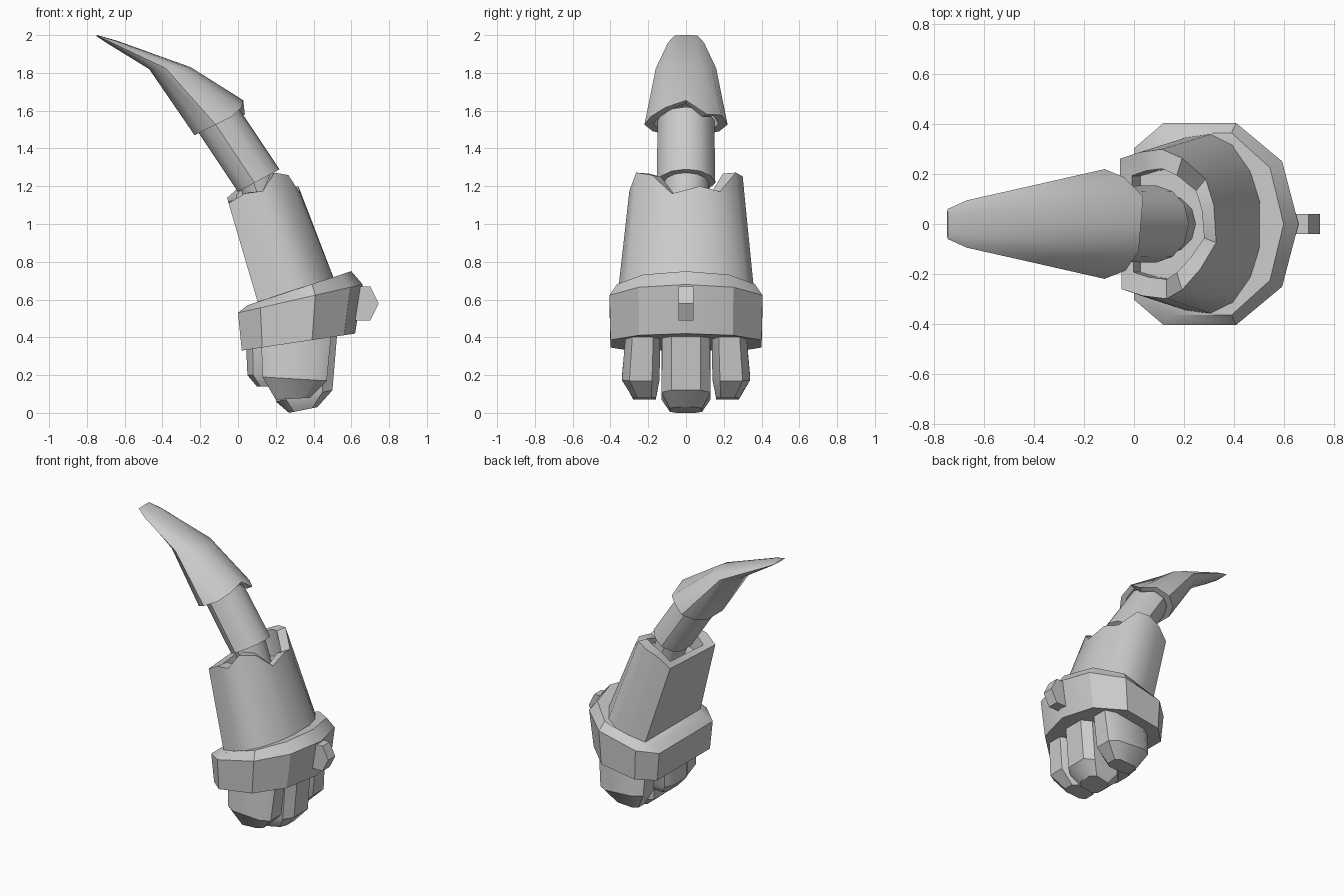
import bpy
import bmesh
from mathutils import Vector

old = bpy.data.objects.get("Cube")
if old:
    bpy.data.objects.remove(old, do_unlink=True)

# Single plain grey
GREY = (0.6, 0.6, 0.6, 1.0)
grey = bpy.data.materials.new("plain_grey")
grey.use_nodes = True
grey.diffuse_color = GREY
bsdf = next(n for n in grey.node_tree.nodes if n.type == "BSDF_PRINCIPLED")
bsdf.inputs["Base Color"].default_value = GREY


def mirrored(half):
    """Close a half outline of (across, side) points by mirroring the side."""
    return half + [(u, -v) for u, v in reversed(half) if v > 0]


def section(back, front, width, rim=None, inset=1.0, y=0.0):
    """Cross-section between two (x, z) points; rim shifts points along the axis."""
    return back, front, width, rim, inset, y


def loft(name, outline, sections, angle=0.6):
    bm = bmesh.new()
    rings = []
    for back, front, width, rim, inset, y in sections:
        a, b = Vector(back), Vector(front)
        axis = Vector((a.y - b.y, b.x - a.x)).normalized()
        ring = []
        for i, (u, v) in enumerate(outline):
            p = a.lerp(b, 0.5 + (u - 0.5) * inset)
            if rim:
                p += axis * rim[i]
            ring.append(bm.verts.new((p.x, y + v * width * inset, p.y)))
        rings.append(ring)
    count = len(outline)
    for low, high in zip(rings, rings[1:]):
        for i in range(count):
            j = (i + 1) % count
            bm.faces.new((low[i], low[j], high[j], high[i]))
    bm.faces.new(rings[0])
    bm.faces.new(rings[-1])
    bmesh.ops.recalc_face_normals(bm, faces=bm.faces)
    mesh = bpy.data.meshes.new(name)
    bm.to_mesh(mesh)
    bm.free()
    mesh.materials.append(grey)
    obj = bpy.data.objects.new(name, mesh)
    bpy.context.collection.objects.link(obj)
    bpy.ops.object.select_all(action="DESELECT")
    obj.select_set(True)
    bpy.context.view_layer.objects.active = obj
    bpy.ops.object.shade_smooth_by_angle(angle=angle)
    return obj


# Outlines: flat at the back, rounded at the front
BAND = mirrored([(0, 0.75), (0.18, 1), (0.62, 1), (0.9, 0.62), (1, 0)])
SLEEVE = mirrored([(0, 0.87), (0.25, 0.96), (0.5, 1), (0.72, 0.88), (0.9, 0.6), (1, 0.25)])
ROUND = mirrored([(0, 0.4), (0.15, 0.8), (0.4, 1), (0.7, 0.85), (0.92, 0.5), (1, 0)])
BLOCK = mirrored([(0, 0.6), (0.18, 1), (0.82, 1), (1, 0.6)])

# Slanted band
loft("band", BAND, [
    section((0.02, 0.33), (0.62, 0.42), 0.4),
    section((0, 0.53), (0.66, 0.68), 0.405),
    section((0.05, 0.57), (0.6, 0.75), 0.365),
])

# Tapered sleeve with a broken, hollow rim
jagged = [0.03, 0.08, 0.1, 0.1, -0.02, 0,
          -0.04, 0.07, 0.1, 0.02, 0.03, 0]
top = ((-0.05, 1.11), (0.32, 1.2), 0.3)
loft("sleeve", SLEEVE, [
    section((0.13, 0.5), (0.55, 0.6), 0.37),
    section(*top, rim=jagged),
    section(*top, rim=jagged, inset=0.74),
    section((-0.02, 1.03), (0.34, 1.12), 0.3, inset=0.74),
])

# Shaft and the narrower core below it
loft("shaft", ROUND, [
    section((0, 1.17), (0.22, 1.29), 0.155),
    section((-0.22, 1.5), (0, 1.62), 0.15),
])
loft("shaft_core", ROUND, [
    section((0.08, 0.98), (0.26, 1.06), 0.12),
    section((0.01, 1.2), (0.18, 1.29), 0.12),
])

# Curved claw with a notched, hollow base
notched = [0, 0, 0, 0.01, -0.02, 0.05, 0.02, 0, 0, 0, 0]
base = ((-0.23, 1.47), (0.05, 1.61), 0.22)
loft("claw", ROUND, [
    section((-0.26, 1.53), (0.01, 1.66), 0.21, inset=0.72),
    section(*base, rim=notched, inset=0.78),
    section(*base, rim=notched),
    section((-0.47, 1.82), (-0.25, 1.83), 0.16),
    section((-0.69, 1.955), (-0.64, 1.97), 0.095),
    section((-0.75, 1.995), (-0.745, 2), 0.06),
])

# Pointed stud on the band
stud = [(0, 1), (0, -1), (1, -1), (1, 1)]
loft("stud", stud, [
    section((0.58, 0.49), (0.7, 0.49), 0.04),
    section((0.58, 0.58), (0.745, 0.58), 0.04),
    section((0.58, 0.67), (0.7, 0.67), 0.04),
], angle=0.3)


# Knuckle-like lumps under the band
for name, side in (("left_lump", 1), ("right_lump", -1)):
    loft(name, BLOCK, [
        section((0.2, 0.07), (0.38, 0.08), 0.06, y=0.22 * side),
        section((0.13, 0.19), (0.47, 0.17), 0.1, y=0.24 * side),
        section((0.12, 0.45), (0.5, 0.48), 0.09, y=0.225 * side),
    ])
loft("front_lump", BLOCK, [
    section((0.27, 0), (0.42, 0.03), 0.085),
    section((0.2, 0.06), (0.5, 0.12), 0.13),
    section((0.2, 0.45), (0.53, 0.48), 0.125),
])
loft("back_lump", BLOCK, [
    section((0.1, 0.14), (0.2, 0.14), 0.09),
    section((0.05, 0.2), (0.22, 0.2), 0.13),
    section((0.04, 0.42), (0.24, 0.42), 0.13),
])
